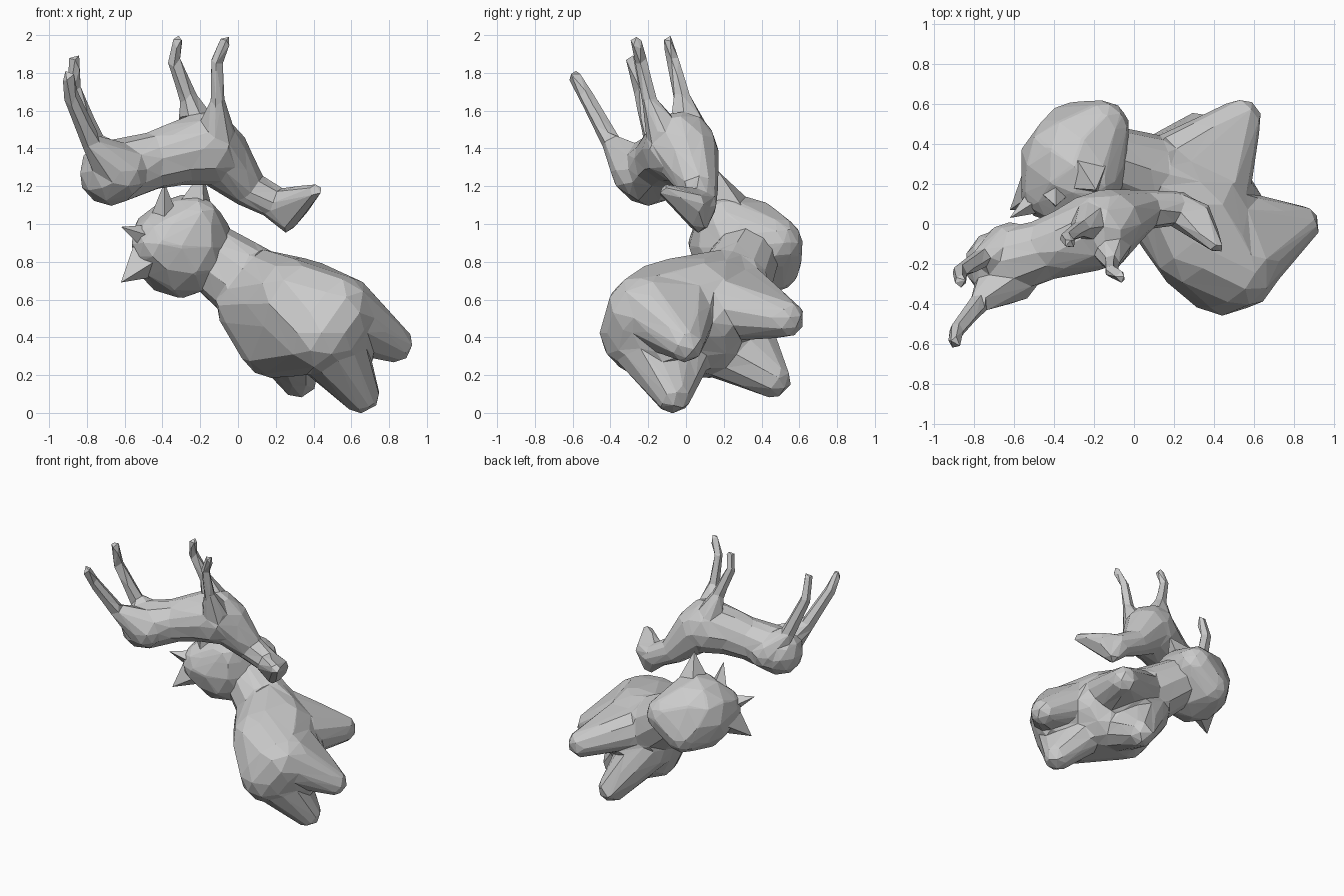
import bpy, bmesh
from mathutils import Vector as V


def hull(bm, balls):
    """Convex skin around a set of (x, y, z, radius) balls."""
    verts = []
    for x, y, z, r in balls:
        tmp = bmesh.new()
        bmesh.ops.create_icosphere(tmp, subdivisions=1 if r < 0.06 else 2, radius=r)
        verts += [bm.verts.new(v.co + V((x, y, z))) for v in tmp.verts]
        tmp.free()
    res = bmesh.ops.convex_hull(bm, input=verts)
    inner = {g for g in res["geom_interior"] if isinstance(g, bmesh.types.BMVert)}
    bmesh.ops.delete(bm, geom=list(inner), context='VERTS')


def chain(bm, balls):
    for a, b in zip(balls, balls[1:]):
        hull(bm, [a, b])


def finish(bm, name, voxel, faces, smooth):
    """Fuse the overlapping volumes and reduce them to flat low-poly facets."""
    bmesh.ops.recalc_face_normals(bm, faces=bm.faces)
    me = bpy.data.meshes.new(name)
    bm.to_mesh(me)
    area = sum(f.calc_area() for f in bm.faces)
    bm.free()
    ob = bpy.data.objects.new(name, me)
    bpy.context.collection.objects.link(ob)
    m = ob.modifiers.new("fuse", 'REMESH')
    m.mode, m.voxel_size = 'VOXEL', voxel
    m = ob.modifiers.new("soften", 'SMOOTH')
    m.factor, m.iterations = 0.5, smooth
    m = ob.modifiers.new("facets", 'DECIMATE')
    m.ratio = faces / (1.4 * area / voxel ** 2)


def spike(name, base, tip, r):
    d = V(tip) - V(base)
    bpy.ops.mesh.primitive_cone_add(vertices=4, radius1=r, radius2=0, depth=d.length,
                                    location=(V(base) + V(tip)) / 2,
                                    rotation=d.to_track_quat('Z', 'Y').to_euler())
    bpy.context.object.name = name


# Stout animal lying tilted: rump, back, shoulders and belly
bm = bmesh.new()
hull(bm, [(0.52, -0.22, 0.53, 0.21), (0.44, -0.25, 0.42, 0.21), (0.30, -0.10, 0.58, 0.235),
          (0.05, 0.17, 0.57, 0.17), (0.12, 0.22, 0.69, 0.18), (0.19, 0.12, 0.37, 0.19),
          (0.35, 0.10, 0.64, 0.18), (0.46, 0.12, 0.48, 0.17), (0.38, 0.12, 0.39, 0.18)])

# stubby legs blending into hips and shoulders
for base, tip in [
    ([(0.55, -0.18, 0.53, 0.20), (0.50, 0.0, 0.54, 0.17)], (0.83, -0.005, 0.365, 0.1)),
    ([(0.46, -0.22, 0.41, 0.21), (0.40, 0.02, 0.37, 0.15)], (0.65, -0.07, 0.098, 0.103)),
    ([(0.17, 0.29, 0.64, 0.16), (0.40, 0.16, 0.56, 0.18)], (0.535, 0.525, 0.50, 0.103)),
    ([(0.12, 0.26, 0.50, 0.18), (0.28, 0.12, 0.38, 0.18)], (0.32, 0.455, 0.18, 0.103)),
]:
    hull(bm, base + [tip])

# neck
hull(bm, [(-0.15, 0.32, 0.83, 0.18), (0.1, 0.23, 0.65, 0.22)])
finish(bm, "stout_body", 0.018, 400, 5)

# big head with a blunt muzzle
bm = bmesh.new()
hull(bm, [(-0.41, 0.17, 0.90, 0.16), (-0.30, 0.29, 0.88, 0.275), (-0.23, 0.20, 1.0, 0.15),
          (-0.31, 0.47, 0.78, 0.14), (-0.16, 0.48, 0.90, 0.14), (-0.17, 0.33, 0.88, 0.15)])
finish(bm, "stout_head", 0.018, 120, 3)

# ears and horns
spike("lower_ear", (-0.45, 0.19, 0.85), (-0.62, 0.07, 0.69), 0.15)
spike("upper_ear", (-0.24, 0.25, 1.06), (-0.19, 0.17, 1.28), 0.13)
spike("lower_horn", (-0.48, 0.12, 0.93), (-0.62, 0.03, 0.985), 0.07)
spike("upper_horn", (-0.39, 0.16, 1.02), (-0.39, 0.09, 1.22), 0.08)

# Slender animal upside down on top: rump, waist, chest
bm = bmesh.new()
chain(bm, [(-0.67, -0.2, 1.27, 0.175), (-0.45, -0.13, 1.335, 0.155),
           (-0.3, -0.08, 1.38, 0.175), (-0.17, -0.03, 1.4, 0.2)])
# neck, skull and snout
chain(bm, [(-0.12, 0.0, 1.38, 0.175), (0.05, 0.07, 1.19, 0.1), (0.22, 0.08, 1.1, 0.085)])
hull(bm, [(0.2, 0.08, 1.1, 0.085), (0.26, 0.07, 1.0, 0.05), (0.33, 0.05, 1.11, 0.06),
          (0.41, -0.11, 1.175, 0.038)])
# slim legs with small feet
for leg in [
    [(-0.62, -0.25, 1.28, 0.15), (-0.77, -0.39, 1.42, 0.055), (-0.885, -0.53, 1.68, 0.042),
     (-0.895, -0.59, 1.78, 0.036)],
    [(-0.62, -0.13, 1.28, 0.14), (-0.76, -0.17, 1.43, 0.055), (-0.87, -0.24, 1.71, 0.042),
     (-0.865, -0.285, 1.865, 0.036)],
    [(-0.2, 0.02, 1.47, 0.11), (-0.26, -0.02, 1.66, 0.05), (-0.34, -0.07, 1.87, 0.036),
     (-0.32, -0.095, 1.97, 0.032)],
    [(-0.12, -0.1, 1.45, 0.11), (-0.11, -0.19, 1.64, 0.045), (-0.115, -0.235, 1.85, 0.036),
     (-0.065, -0.265, 1.965, 0.032)],
]:
    chain(bm, leg)
finish(bm, "slender_animal", 0.012, 480, 3)
